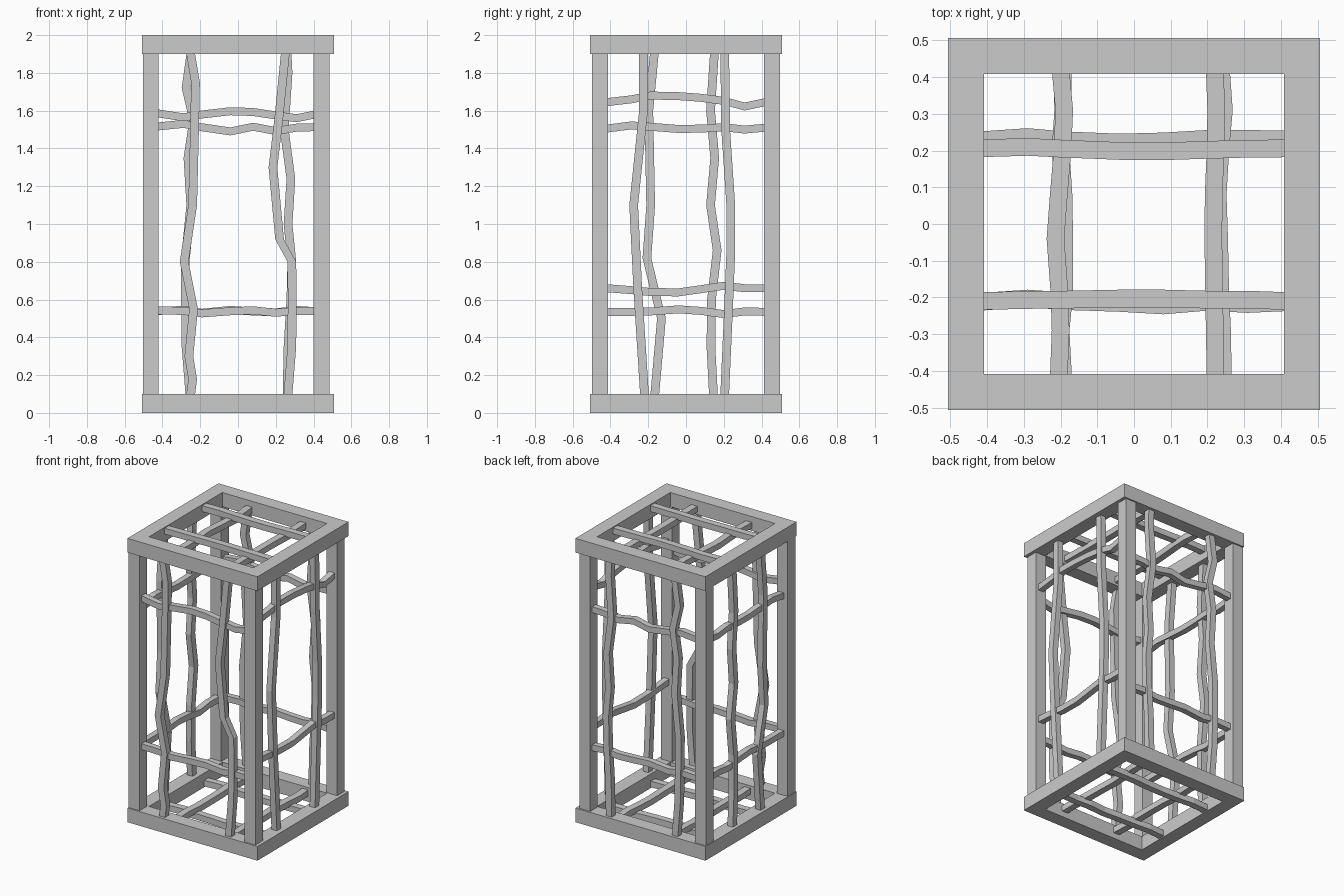
import bpy, bmesh

X, Y, Z = 0, 1, 2


def box(name, lo, hi):
    bm = bmesh.new()
    bmesh.ops.create_cube(bm, size=1)
    for v in bm.verts:
        v.co = [(a + b) / 2 + c * (b - a) for a, b, c in zip(lo, hi, v.co)]
    finish(name, bm)


def finish(name, bm):
    bmesh.ops.recalc_face_normals(bm, faces=bm.faces)
    me = bpy.data.meshes.new(name)
    bm.to_mesh(me)
    bm.free()
    bpy.context.collection.objects.link(bpy.data.objects.new(name, me))


def bar(name, along, sway, depth, ts, offs, w=0.046, d=0.042):
    """Crooked square bar: runs on axis `along`, wanders on `sway`, fixed on the third axis."""
    third = 3 - along - sway
    bm = bmesh.new()
    rings = []
    for t, o in zip(ts, offs):
        ring = []
        for a, b in ((-1, -1), (1, -1), (1, 1), (-1, 1)):
            co = [0, 0, 0]
            co[along], co[sway], co[third] = t, o + a * w / 2, depth + b * d / 2
            ring.append(bm.verts.new(co))
        rings.append(ring)
    for r, s in zip(rings, rings[1:]):
        for i in range(4):
            j = (i + 1) % 4
            bm.faces.new((r[i], r[j], s[j], s[i]))
    bm.faces.new(rings[0])
    bm.faces.new(rings[-1])
    finish(name, bm)


# Square rings at the bottom and top
for name, z in (("bottom_ring", 0.0), ("top_ring", 1.9)):
    bm = bmesh.new()
    loops = [[bm.verts.new((sx * r, sy * r, h))
              for sx, sy in ((-1, -1), (1, -1), (1, 1), (-1, 1))]
             for r, h in ((0.507, z), (0.507, z + 0.1), (0.408, z + 0.1), (0.408, z))]
    for k in range(4):
        a, b = loops[k], loops[(k + 1) % 4]
        for i in range(4):
            j = (i + 1) % 4
            bm.faces.new((a[i], a[j], b[j], b[i]))
    finish(name, bm)

# Corner posts
for cx in (-0.462, 0.442):
    for cy in (-0.455, 0.455):
        box("corner_post", (cx - 0.042, cy - 0.042, 0.1), (cx + 0.042, cy + 0.042, 1.9))

V, H = 0.467, 0.452   # depth of upright and cross bars from the centre

# Upright bars, front and back
bar("front_upright_left", Z, X, -V, (0.1, 0.18, 0.3, 0.55, 0.8, 1.1, 1.5, 1.75, 1.9),
    (-0.25, -0.24, -0.26, -0.235, -0.285, -0.24, -0.23, -0.225, -0.25))
bar("front_upright_right", Z, X, -V, (0.1, 0.35, 0.6, 0.8, 0.92, 1.3, 1.55, 1.9),
    (0.265, 0.285, 0.287, 0.285, 0.22, 0.185, 0.215, 0.25))
bar("back_upright_left", Z, X, V, (0.1, 0.35, 0.5, 0.8, 1.1, 1.35, 1.55, 1.72, 1.9),
    (-0.255, -0.275, -0.277, -0.28, -0.25, -0.265, -0.235, -0.275, -0.25))
bar("back_upright_right", Z, X, V, (0.1, 0.35, 0.6, 0.8, 1.0, 1.24, 1.5, 1.8, 1.9),
    (0.26, 0.265, 0.28, 0.285, 0.265, 0.28, 0.245, 0.265, 0.26))

# Upright bars, right and left
S = 0.452
bar("right_upright_front", Z, Y, S, (0.1, 0.65, 1.1, 1.6, 1.9),
    (-0.22, -0.255, -0.277, -0.225, -0.225))
bar("right_upright_back", Z, Y, S, (0.1, 0.55, 0.85, 1.1, 1.5, 1.9),
    (0.205, 0.225, 0.237, 0.237, 0.21, 0.205))
bar("left_upright_front", Z, Y, -S - 0.01, (0.1, 0.5, 0.82, 1.1, 1.6, 1.9),
    (-0.165, -0.13, -0.207, -0.187, -0.197, -0.168))
bar("left_upright_back", Z, Y, -S - 0.01, (0.1, 0.35, 0.6, 0.86, 1.1, 1.35, 1.6, 1.9),
    (0.145, 0.132, 0.135, 0.165, 0.13, 0.152, 0.13, 0.15))

# Cross bars on the four sides
T = (-0.42, -0.29, -0.19, -0.04, 0.08, 0.2, 0.31, 0.42)
for name, sway_axis, depth, offs in (
        ("front_cross_upper", X, -H, (1.585, 1.565, 1.58, 1.597, 1.593, 1.575, 1.56, 1.582)),
        ("front_cross_lower", X, -H, (0.542, 0.54, 0.527, 0.538, 0.543, 0.53, 0.54, 0.54)),
        ("back_cross_upper", X, H, (1.517, 1.53, 1.512, 1.49, 1.515, 1.492, 1.51, 1.513)),
        ("back_cross_lower", X, H, (0.54, 0.545, 0.53, 0.545, 0.537, 0.532, 0.545, 0.538)),
        ("right_cross_upper", Y, H - 0.01, (1.645, 1.66, 1.68, 1.677, 1.668, 1.652, 1.622, 1.645)),
        ("right_cross_lower", Y, H - 0.01, (0.66, 0.65, 0.64, 0.638, 0.655, 0.673, 0.66, 0.66)),
        ("left_cross_upper", Y, -H, (1.505, 1.522, 1.515, 1.503, 1.505, 1.512, 1.5, 1.51)),
        ("left_cross_lower", Y, -H, (0.535, 0.535, 0.537, 0.548, 0.54, 0.523, 0.537, 0.535))):
    bar(name, sway_axis, Z, depth, T, offs, w=0.042)

# Lattice inside the top and bottom rings
for name, along, depth, offs in (
        ("top_bar_back", X, 1.972, (0.206, 0.21, 0.205, 0.199, 0.198, 0.202, 0.205, 0.206)),
        ("top_bar_front", X, 1.972, (-0.21, -0.207, -0.206, -0.203, -0.203, -0.206, -0.206, -0.21)),
        ("bottom_bar_back", X, 0.028, (0.228, 0.237, 0.228, 0.222, 0.225, 0.232, 0.232, 0.23)),
        ("bottom_bar_front", X, 0.028, (-0.212, -0.203, -0.21, -0.215, -0.222, -0.212, -0.218, -0.213)),
        ("top_bar_left", Y, 1.938, (-0.205, -0.2, -0.203, -0.214, -0.205, -0.195, -0.19, -0.2)),
        ("top_bar_right", Y, 1.938, (0.222, 0.22, 0.218, 0.216, 0.217, 0.222, 0.224, 0.22)),
        ("bottom_bar_left", Y, 0.062, (-0.193, -0.2, -0.19, -0.19, -0.192, -0.2, -0.193, -0.195)),
        ("bottom_bar_right", Y, 0.062, (0.242, 0.24, 0.235, 0.232, 0.228, 0.235, 0.245, 0.237))):
    bar(name, along, 1 - along, depth, T, offs, w=0.048)
